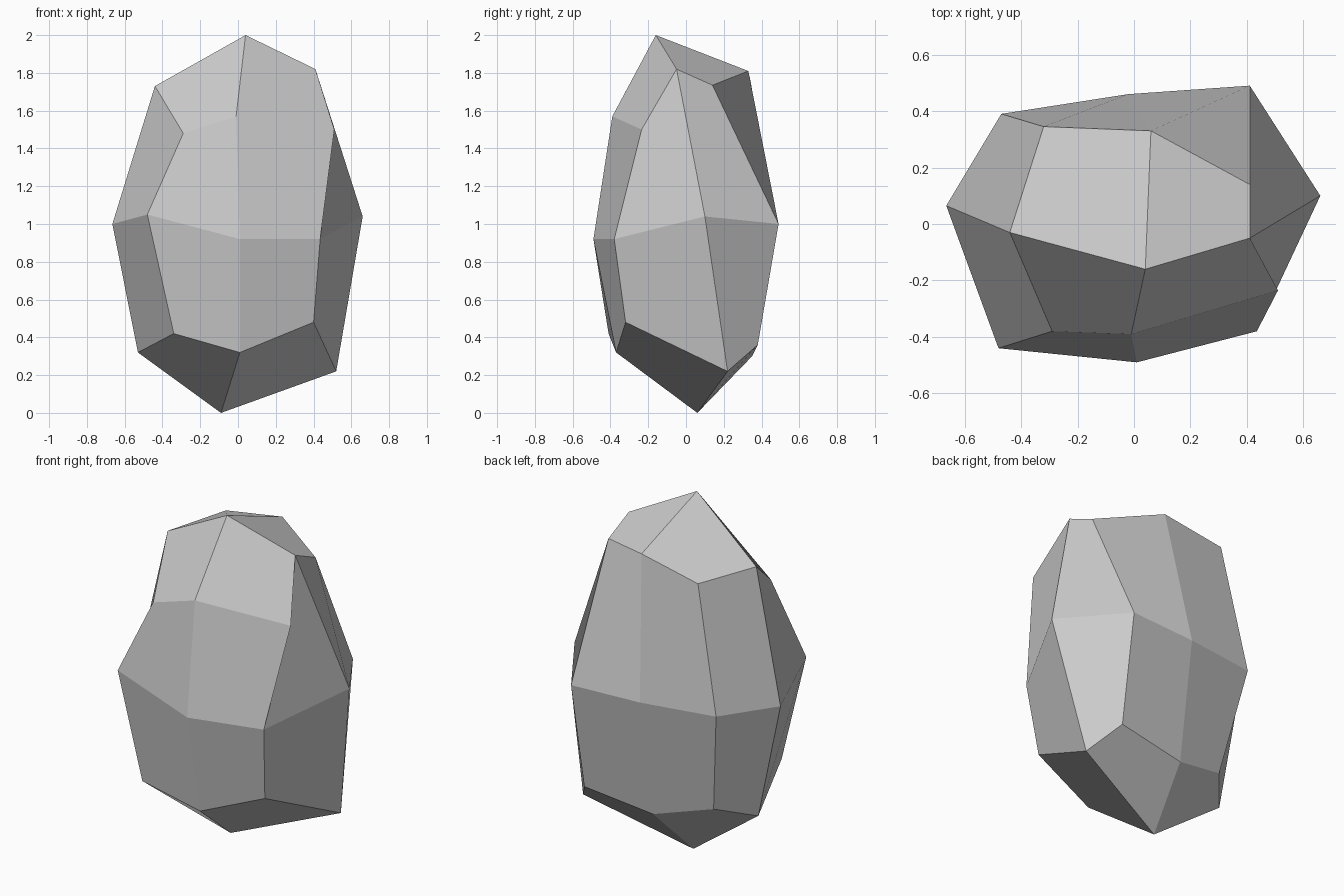
import bpy, bmesh

if "Cube" in bpy.data.objects:
    bpy.data.objects.remove(bpy.data.objects["Cube"])

# Faceted rock: a cube cut 2x2x2 and roughened. Rings run anticlockwise from the front,
# alternating face middles and corners.
bottom_point = (-0.09, 0.06, 0.0)
lower_ring = [(0.01, -0.37, 0.32), (0.40, -0.32, 0.48), (0.52, 0.22, 0.22), (0.40, 0.38, 0.36),
              (-0.03, 0.35, 0.30), (-0.37, 0.27, 0.39), (-0.53, 0.08, 0.32), (-0.34, -0.41, 0.42)]
middle_ring = [(0.01, -0.49, 0.92), (0.435, -0.38, 0.92), (0.66, 0.10, 1.04), (0.41, 0.49, 1.0),
               (-0.02, 0.46, 1.0), (-0.47, 0.39, 1.01), (-0.665, 0.065, 1.0), (-0.48, -0.44, 1.05)]
upper_ring = [(-0.01, -0.39, 1.57), (0.51, -0.235, 1.50), (0.41, -0.05, 1.82), (0.41, 0.14, 1.735),
              (0.06, 0.33, 1.81), (-0.32, 0.345, 1.74), (-0.44, -0.03, 1.73), (-0.29, -0.38, 1.48)]
top_point = (0.04, -0.16, 2.0)

bm = bmesh.new()
rings = [[bm.verts.new(p) for p in ring] for ring in (lower_ring, middle_ring, upper_ring)]

# Side bands
for low, high in zip(rings, rings[1:]):
    for i in range(8):
        j = (i + 1) % 8
        bm.faces.new((low[i], low[j], high[j], high[i]))


# Each cap is four quads meeting at its point
def cap(point, ring):
    centre = bm.verts.new(point)
    for i in range(0, 8, 2):
        bm.faces.new((centre, ring[i], ring[i + 1], ring[(i + 2) % 8]))


cap(top_point, rings[2])
cap(bottom_point, rings[0])
bmesh.ops.recalc_face_normals(bm, faces=bm.faces[:])

mesh = bpy.data.meshes.new("rock")
bm.to_mesh(mesh)
bm.free()
rock = bpy.data.objects.new("rock", mesh)
bpy.context.collection.objects.link(rock)
